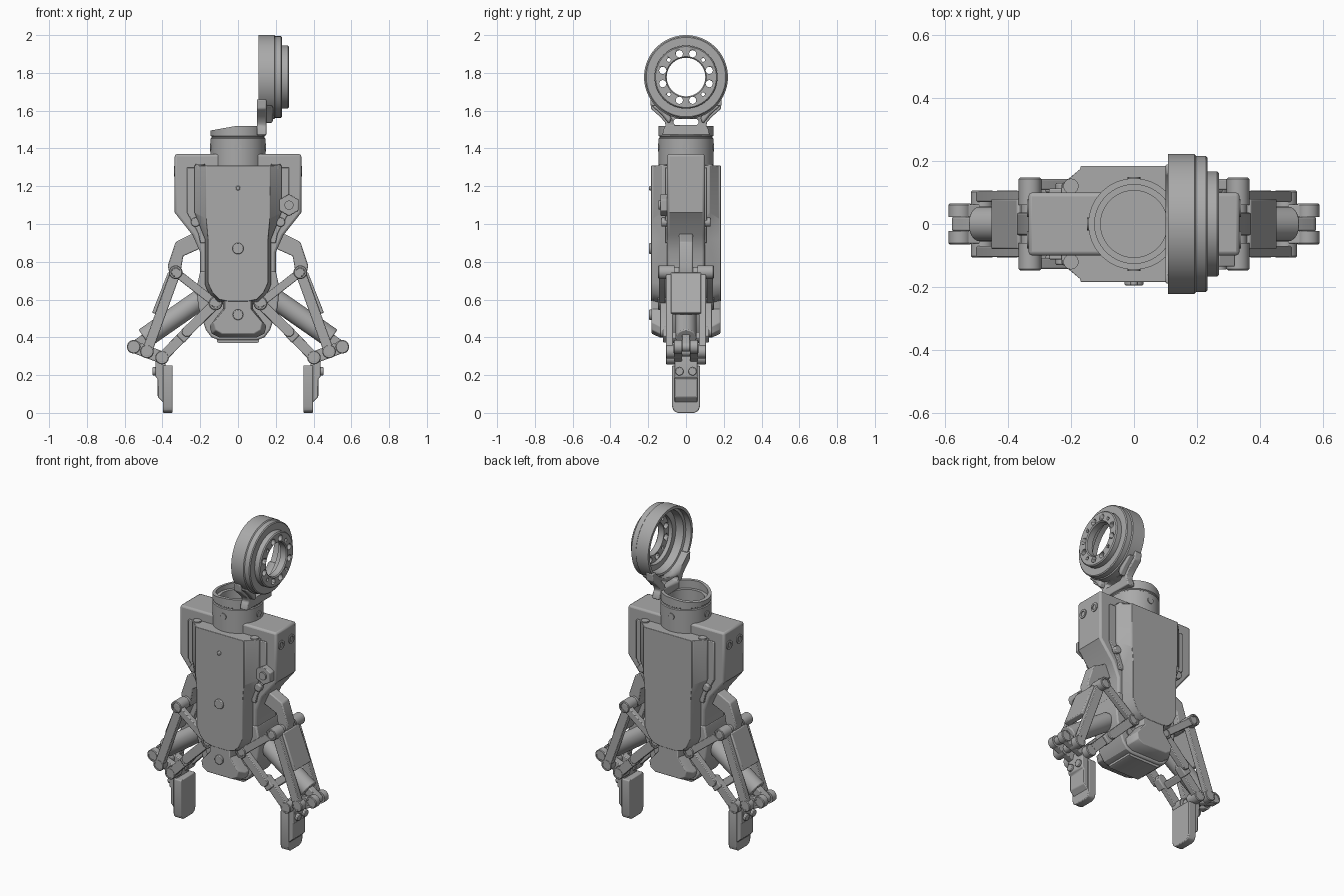
import bpy, bmesh, math
from mathutils import Vector, Matrix

cube = bpy.data.objects.get("Cube")
if cube:
    bpy.data.objects.remove(cube)

grey = bpy.data.materials.new("machined grey")
grey.use_nodes = True
grey.diffuse_color = (0.4, 0.4, 0.4, 1)
grey.node_tree.nodes["Principled BSDF"].inputs["Base Color"].default_value = (0.4, 0.4, 0.4, 1)


def finish(name, bm, mirror="", bevel=0):
    """Turn a bmesh into an object, with optional bevel and mirroring."""
    bmesh.ops.recalc_face_normals(bm, faces=bm.faces)
    me = bpy.data.meshes.new(name)
    bm.to_mesh(me)
    bm.free()
    me.materials.append(grey)
    me.shade_smooth()
    me.set_sharp_from_angle(angle=math.radians(32))
    ob = bpy.data.objects.new(name, me)
    bpy.context.collection.objects.link(ob)
    if bevel:
        b = ob.modifiers.new("bevel", "BEVEL")
        b.width, b.segments, b.limit_method = bevel, 2, "ANGLE"
        b.angle_limit = math.radians(40)
    if mirror:
        m = ob.modifiers.new("mirror", "MIRROR")
        m.use_axis = ("x" in mirror, "y" in mirror, False)
        m.use_mirror_merge = False
    return ob


def loft(name, rings, mirror="", bevel=0):
    """Skin a stack of equal length outlines and cap both ends."""
    bm = bmesh.new()
    loops = [[bm.verts.new(p) for p in ring] for ring in rings]
    for a, b in zip(loops, loops[1:]):
        for i in range(len(a)):
            j = (i + 1) % len(a)
            bm.faces.new((a[i], a[j], b[j], b[i]))
    bm.faces.new(loops[0])
    bm.faces.new(loops[-1])
    return finish(name, bm, mirror, bevel)


def slab(name, pts, y0, y1, mirror="", bevel=0):
    """Extrude an x-z outline along y."""
    return loft(name, [[(x, y, z) for x, z in pts] for y in (y0, y1)], mirror, bevel)


def plate(name, pts, x0, x1, mirror="", bevel=0):
    """Extrude a y-z outline along x."""
    return loft(name, [[(x, y, z) for y, z in pts] for x in (x0, x1)], mirror, bevel)


def both(half):
    """Complete a half outline, listed top to bottom, by reflection."""
    return half + [(-a, b) for a, b in reversed(half)]


def rod(name, p, q, r, mirror="", seg=24, bevel=0):
    p, q = Vector(p), Vector(q)
    bm = bmesh.new()
    turn = (q - p).to_track_quat("Z", "Y").to_matrix().to_4x4()
    bmesh.ops.create_cone(bm, cap_ends=True, segments=seg, radius1=r, radius2=r,
                          depth=(q - p).length, matrix=Matrix.Translation((p + q) / 2) @ turn)
    return finish(name, bm, mirror, bevel)


def lathe(profile, place, seg=64):
    """Revolve a closed radius/height profile."""
    bm = bmesh.new()
    rows = []
    for i in range(seg):
        t = 2 * math.pi * i / seg
        rows.append([bm.verts.new(place(r * math.cos(t), r * math.sin(t), h)) for r, h in profile])
    for i, row in enumerate(rows):
        nxt = rows[(i + 1) % seg]
        for k in range(len(row)):
            j = (k + 1) % len(row)
            bm.faces.new((row[k], row[j], nxt[j], nxt[k]))
    return bm


def cut(ob, cutter):
    cutter.hide_render = True
    cutter.hide_viewport = True
    m = ob.modifiers.new("cut", "BOOLEAN")
    m.operation, m.object, m.solver = "DIFFERENCE", cutter, "EXACT"


def bar(name, p, q, w, y0, y1, mirror="xy"):
    """Round ended link between two x-z points."""
    d = math.atan2(q[1] - p[1], q[0] - p[0])
    pts = []
    for c, start in ((p, d + math.pi / 2), (q, d - math.pi / 2)):
        for i in range(9):
            t = start + math.pi * i / 8
            pts.append((c[0] + w * math.cos(t), c[1] + w * math.sin(t)))
    return slab(name, pts, y0, y1, mirror, 0.004)


def pivot(name, c, y0, y1, r=0.036):
    """Ring boss with a recessed pin."""
    ring = [(r, y0), (r, y1 - 0.004), (r - 0.004, y1), (r - 0.012, y1), (r - 0.012, y0)]
    finish(name + "_boss", lathe(ring, lambda a, b, h: (c[0] + a, -h, c[1] + b), 28), "xy")
    rod(name + "_pin", (c[0], -y0, c[1]), (c[0], -y1 + 0.006, c[1]), r - 0.014, "xy")


# Housing: shoulders, lower palm, and centre ridge
slab("shoulder_block", both([(0.335, 1.37), (0.335, 1.06), (0.24, 0.94), (0.2, 0.85),
                             (0.2, 0.7)]), -0.1, 0.1, bevel=0.012)
slab("palm", both([(0.2, 0.75), (0.22, 0.66), (0.21, 0.56), (0.17, 0.44), (0.14, 0.4),
                   (0.1, 0.385)]), -0.105, 0.105, bevel=0.008)
ridge = [(0.08, 0.64), (0.08, 0.55), (0.15, 0.46), (0.14, 0.42), (0.1, 0.4)]
low = [(x * 0.85, z + (0.02 if z < 0.5 else 0)) for x, z in ridge]
loft("palm_ridge", [[(x, y, z) for x, z in both(o)] for o, y in
                    ((low, -0.182), (ridge, -0.14), (ridge, 0.14), (low, 0.182))], bevel=0.004)
slab("palm_base_plate", both([(0.11, 0.4), (0.11, 0.375), (0.1, 0.37)]), -0.09, 0.09)

# Faceted covers on front and back
outer = [(0.23, 1.31), (0.23, 1.06), (0.175, 0.92), (0.175, 0.68), (0.15, 0.62),
         (0.11, 0.585), (0.06, 0.575)]
inner = [(0.17, 1.31), (0.17, 1.03), (0.16, 0.92), (0.16, 0.69), (0.135, 0.635),
         (0.1, 0.6), (0.05, 0.59)]
loft("cover", [[(x, y, z) for x, z in both(o)] for o, y in
               ((outer, -0.02), (outer, -0.125), (inner, -0.175), (inner, -0.184))], "y", 0.003)
slab("cover_flange", both([(0.27, 1.3), (0.27, 1.06), (0.21, 0.95), (0.2, 0.9)]),
     -0.112, -0.02, "y", 0.004)

# Buttons, nut and screws on the housing
for z, r in ((0.87, 0.03), (1.19, 0.012), (0.52, 0.028)):
    rod("panel_button", (0, -0.17, z), (0, -0.195, z), r, bevel=0.004)
rod("hex_nut", (0.27, -0.09, 1.1), (0.27, -0.135, 1.1), 0.058, seg=6, bevel=0.004)
rod("nut_stud", (0.27, -0.13, 1.1), (0.27, -0.145, 1.1), 0.024)
rod("cover_screw", (0.225, -0.1, 1.01), (0.225, -0.13, 1.01), 0.024, "xy", bevel=0.005)
rod("cover_top_screw", (0.2, -0.12, 1.29), (0.2, -0.12, 1.318), 0.024, "xy")
rod("palm_screw", (0.12, -0.1, 0.51), (0.12, -0.112, 0.51), 0.024, "xy")
for y in (-0.05, 0.05):
    finish("shoulder_screw", lathe([(0.028, 0.33), (0.028, 0.34), (0.016, 0.34), (0.016, 0.33)],
           lambda a, b, h: (h, y + a, 1.28 + b), 20), "x")

# Hollow neck with a sloping collar
neck = lathe([(0.145, 1.3), (0.145, 1.453), (0.139, 1.457), (0.139, 1.463), (0.145, 1.467),
              (0.145, 1.495), (0.125, 1.495), (0.125, 1.47), (0.106, 1.47), (0.106, 1.38),
              (0.02, 1.38), (0.02, 1.3)], lambda a, b, h: (a, b, h))
for v in neck.verts:
    if v.co.z > 1.48:
        v.co.z += 0.025 * min(1, (v.co.x + 0.145) / 0.14)
finish("neck", neck)
rod("neck_floor", (0, 0, 1.32), (0, 0, 1.378), 0.05)
for dx, dy in ((1, 0), (-1, 0), (0, 1), (0, -1)):
    rod("neck_screw", (dx * 0.13, dy * 0.13, 1.405), (dx * 0.149, dy * 0.149, 1.405), 0.02, seg=16)

# Strut from neck to ring, with a slot
strut = plate("ring_strut", both([(0.19, 1.66), (0.185, 1.61), (0.14, 1.57), (0.112, 1.54),
                                  (0.108, 1.52), (0.12, 1.5), (0.125, 1.47)]), 0.1, 0.15, bevel=0.006)
hole = [(0.05 + 0.017 * math.cos(t), 1.54 + 0.017 * math.sin(t))
        for t in [math.pi * (0.5 - i / 8) for i in range(9)]]
cut(strut, plate("slot_cutter", both(hole), 0, 0.3))
for s in (-1, 1):
    plate("strut_gusset", [(s * 0.185, 1.63), (s * 0.13, 1.58), (s * 0.09, 1.53),
                           (s * 0.075, 1.56), (s * 0.12, 1.62)], 0.11, 0.185, bevel=0.01)
cut(bpy.data.objects["ring_strut"], rod("ring_bore_cutter", (0, 0, 1.778), (0.19, 0, 1.778), 0.2, seg=64))

# Mounting ring, open toward the right and flanged to the left
ring = finish("mounting_ring", lathe(
    [(0.205, 0.108), (0.222, 0.108), (0.222, 0.192), (0.216, 0.197), (0.216, 0.228), (0.21, 0.233),
     (0.167, 0.233), (0.167, 0.264), (0.161, 0.27), (0.108, 0.27), (0.102, 0.264), (0.102, 0.225),
     (0.15, 0.225), (0.15, 0.2), (0.185, 0.2), (0.19, 0.15), (0.205, 0.145)],
    lambda a, b, h: (h, a, 1.778 + b), 80))
drills = bmesh.new()
for quarter in range(4):
    for deg, r in ((-16, 0.019), (16, 0.019), (45, 0.01)):
        t = math.radians(90 * quarter + deg)
        at = Vector((0.25, 0.128 * math.cos(t), 1.778 + 0.128 * math.sin(t)))
        bmesh.ops.create_cone(drills, cap_ends=True, segments=16, radius1=r, radius2=r, depth=0.1,
                              matrix=Matrix.Translation(at) @ Matrix.Rotation(math.pi / 2, 4, "Y"))
cut(ring, finish("bolt_hole_cutter", drills))

# Linkage pivots
A, B, C, D, E = (0.118, 0.58), (0.33, 0.745), (0.552, 0.35), (0.482, 0.325), (0.402, 0.293)
M = (0.27, 0.43)

# Links, built once and mirrored to all four corners
bar("short_link", A, B, 0.022, -0.142, -0.108)
bar("inner_link_upper", A, M, 0.027, -0.138, -0.1)
bar("inner_link_lower", M, E, 0.027, -0.105, -0.07)
slab("inner_link_step", [(0.24, 0.42), (0.28, 0.46), (0.325, 0.41), (0.285, 0.37)],
     -0.122, -0.07, "xy", 0.006)
bar("outer_link", B, D, 0.027, -0.105, -0.07)
for name, c, y0, y1 in (("body_pivot", A, 0.09, 0.147), ("elbow_pivot", B, 0.06, 0.147),
                        ("knuckle_pivot", D, 0.03, 0.106), ("finger_pivot", E, 0.03, 0.106),
                        ("rod_pivot", C, 0.022, 0.065)):
    pivot(name, c, y0, y1)
slab("outer_link_web", [(0.335, 0.73), (0.37, 0.745), (0.455, 0.53), (0.42, 0.52)],
     -0.08, 0.08, "x", 0.006)
slab("inner_link_web", [(0.3, 0.43), (0.33, 0.4), (0.31, 0.375), (0.28, 0.405)],
     -0.08, 0.08, "x", 0.005)

# Cranks from the shoulders and pushrod cylinders
slab("crank", [(0.2, 0.96), (0.24, 0.95), (0.33, 0.905), (0.372, 0.78), (0.36, 0.72),
               (0.31, 0.71), (0.29, 0.83), (0.2, 0.87)], -0.036, 0.036, "x", 0.006)
rod("elbow_axle", (B[0], -0.11, B[1]), (B[0], 0.11, B[1]), 0.028, "x")
rod("pushrod_cylinder", (0.2, 0, 0.6), (0.495, 0, 0.395), 0.055, "x", 32, 0.006)
bar("pushrod_eye", (0.47, 0.41), C, 0.026, -0.022, 0.022, "x")

# Fingers: knuckle lugs, backing block, pad, screws
bar("knuckle_lug", E, C, 0.032, -0.062, -0.022)
rod("knuckle_axle", (D[0], -0.09, D[1]), (D[0], 0.09, D[1]), 0.026, "x")
slab("finger_back", [(0.385, 0.31), (0.43, 0.31), (0.437, 0.26), (0.437, 0.19), (0.425, 0.18),
                     (0.425, 0.085), (0.395, 0.055), (0.38, 0.06)], -0.062, 0.062, "x", 0.005)
plate("finger_pad", both([(0.072, 0.252), (0.074, 0.24), (0.074, 0.035), (0.066, 0.012),
                          (0.045, 0)]), 0.346, 0.398, "x", 0.005)
for y in (-0.035, 0.035):
    rod("finger_screw", (0.42, y, 0.22), (0.452, y, 0.22), 0.022, "x", 20, 0.004)
